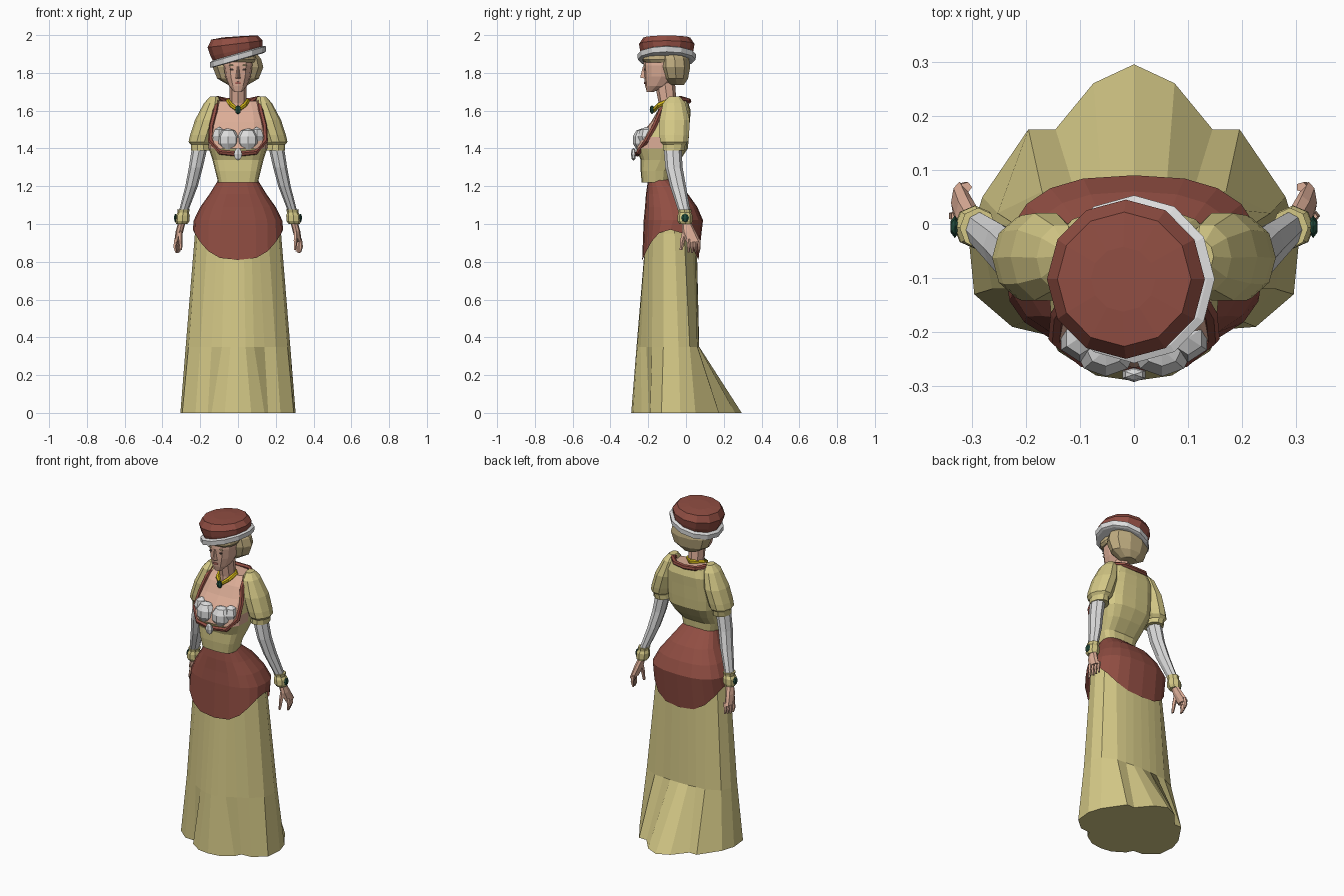
import bpy, bmesh, math
from mathutils import Vector, Matrix
from mathutils.bvhtree import BVHTree

if "Cube" in bpy.data.objects:
    bpy.data.objects.remove(bpy.data.objects["Cube"])


def material(name, r, g, b):
    m = bpy.data.materials.new(name)
    m.diffuse_color = (r, g, b, 1)
    m.use_nodes = True
    m.node_tree.nodes["Principled BSDF"].inputs["Base Color"].default_value = m.diffuse_color
    return m


YELLOW = material("pale yellow cloth", .66, .58, .24)
RED = material("brick red cloth", .28, .075, .055)
WHITE = material("white cloth", .72, .72, .72)
SKIN = material("skin", .72, .42, .31)
HAIR = material("blonde hair", .53, .42, .22)
GOLD = material("gold", .65, .48, .01)
GREEN = material("dark green gem", .015, .07, .045)
DARK = material("dark eye", .05, .035, .03)
LIP = material("lip", .42, .14, .11)


def finish(name, bm, mats, rule=None):
    bmesh.ops.recalc_face_normals(bm, faces=bm.faces)
    if rule:
        for f in bm.faces:
            f.material_index = rule(f.calc_center_median())
    me = bpy.data.meshes.new(name)
    bm.to_mesh(me)
    tree = BVHTree.FromBMesh(bm)
    bm.free()
    for m in mats:
        me.materials.append(m)
    bpy.context.collection.objects.link(bpy.data.objects.new(name, me))
    return tree


def loft(name, rings, mats, rule=None, bottom=True, top=True, closed=False):
    """Skin a list of equal-length point rings."""
    bm = bmesh.new()
    vs = [[bm.verts.new(p) for p in r] for r in rings]
    n = len(vs[0])
    pairs = list(zip(vs, vs[1:])) + ([(vs[-1], vs[0])] if closed else [])
    for a, b in pairs:
        for i in range(n):
            j = (i + 1) % n
            bm.faces.new((a[i], a[j], b[j], b[i]))
    if bottom and not closed:
        bm.faces.new(vs[0])
    if top and not closed:
        bm.faces.new(vs[-1])
    return finish(name, bm, mats, rule)


def spow(v, p):
    return math.copysign(abs(v) ** p, v)


def ring(z, yf, yb, rx, cx=0, n=12, p=1.0):
    """Horizontal ring between front yf and back yb with half width rx."""
    out = []
    for i in range(n):
        a = 2 * math.pi * i / n
        out.append(Vector((cx + rx * spow(math.cos(a), p),
                           (yf + yb) / 2 + (yb - yf) / 2 * spow(math.sin(a), p), z)))
    return out


def body(name, secs, mats, n=12, p=1.0, rule=None):
    return loft(name, [ring(*s, n=n, p=p) for s in secs], mats, rule)


def limb(name, secs, mat, s, n=8):
    return loft(name, [ring(z, a, b, r, cx * s, n) for z, a, b, r, cx in secs], [mat])


def tube(name, pts, r, mat, n=6, closed=True, ref=(0, -1, 1)):
    rings, m = [], len(pts)
    for i, c in enumerate(pts):
        a = pts[i - 1] if closed or i else c
        b = pts[(i + 1) % m] if closed or i < m - 1 else c
        d = (b - a).normalized()
        u = d.cross(Vector(ref)).normalized()
        w = d.cross(u)
        rings.append([c + r * (u * math.cos(t) + w * math.sin(t))
                      for t in (2 * math.pi * k / n for k in range(n))])
    loft(name, rings, [mat], closed=closed)


def blob(name, c, r, mat, u=8, v=5):
    bm = bmesh.new()
    bmesh.ops.create_uvsphere(bm, u_segments=u, v_segments=v, radius=1,
                              matrix=Matrix.Translation(c) @ Matrix.Diagonal((*r, 1)))
    finish(name, bm, [mat])


def surface(tree, x, z, off=0.0, fallback=-.1):
    hit = tree.ray_cast(Vector((x, -2, z)), Vector((0, 1, 0)))[0]
    return Vector((x, (hit.y if hit else fallback) - off, z))


# Skirt with front pleat and rear train: half outlines, front to back
def mirrored(z, half):
    right = [Vector((x, y, z)) for x, y in half]
    return right + [Vector((-v.x, v.y, z)) for v in right[-2:0:-1]]


hem = [(0, -.29), (.07, -.28), (.14, -.235), (.16, -.195), (.225, -.19), (.295, -.13),
       (.305, -.03), (.28, .05), (.195, .175), (.145, .175), (.075, .26), (0, .295)]
knee = [(0, -.262), (.04, -.258), (.085, -.24), (.14, -.21), (.2, -.18), (.262, -.12),
        (.277, -.04), (.252, .02), (.17, .06), (.11, .062), (.06, .068), (0, .07)]
hip = [(0, -.212), (.03, -.212), (.07, -.21), (.11, -.2), (.16, -.175), (.215, -.12),
       (.228, -.06), (.205, -.01), (.155, .03), (.1, .05), (.05, .055), (0, .056)]
loft("skirt", [mirrored(0, hem), mirrored(.35, knee), mirrored(.95, hip),
               mirrored(1.02, hip)], [YELLOW])

# Overskirt with a hem that rises at the sides
rings = [ring(*s, n=20, p=.78) for s in
         [(1.24, -.2, -.09, .1), (1.16, -.212, .01, .15), (1.09, -.217, .06, .2),
          (1.02, -.224, .09, .234), (.9, -.232, .066, .239)]]
for v in rings[-1]:
    v.z = .81 + .16 * abs(v.x / .239) ** 3
loft("overskirt", rings, [RED], top=False)

# Bodice with a low neckline of skin
def neckline(c):
    front = c.y < -.1 and c.z > 1.41 and abs(c.x) < .15 - .2 * (c.z - 1.46)
    return 1 if front or c.z > 1.645 else 0


torso = body("bodice", [(1.22, -.235, -.09, .105), (1.28, -.24, -.085, .12),
                        (1.34, -.24, -.03, .135), (1.40, -.265, .01, .155),
                        (1.46, -.25, .015, .158), (1.54, -.185, .02, .15),
                        (1.60, -.15, .025, .14), (1.65, -.105, .01, .115)],
             [YELLOW, SKIN], n=16, p=.6, rule=neckline)

# Red neckline trim following the bodice
half = [surface(torso, x, z, .006) for x, z in
        [(0, 1.37), (.095, 1.38), (.145, 1.44), (.14, 1.52), (.12, 1.6), (.112, 1.645)]]
half += [Vector(p) for p in [(.108, -.03, 1.665), (.07, .008, 1.655), (0, .015, 1.65)]]
tube("neckline_trim", half + [Vector((-v.x, v.y, v.z)) for v in half[-2:0:-1]], .014, RED)

# Bust ruffles and bow
for s, side in ((1, "left"), (-1, "right")):
    blob("inner_ruffle_" + side, (.052 * s, -.232, 1.445), (.06, .052, .062), WHITE)
    blob("outer_ruffle_" + side, (.1 * s, -.21, 1.465), (.04, .045, .05), WHITE, 6, 4)
blob("bow", (0, -.278, 1.37), (.025, .014, .034), WHITE, 6, 4)

# Neck, necklace and pendant
body("neck", [(1.56, -.15, -.04, .06), (1.64, -.145, -.05, .045), (1.77, -.17, -.06, .045)],
     [SKIN], n=8)
half = [Vector(p) for p in [(0, -.17, 1.602), (.035, -.145, 1.63), (.052, -.095, 1.65),
                            (0, -.04, 1.66)]]
tube("necklace", half + [Vector((-v.x, v.y, v.z)) for v in half[-2:0:-1]], .013, GOLD)
blob("pendant", (0, -.18, 1.605), (.018, .012, .024), GREEN, 6, 4)

# Head and face
head = body("head", [(1.70, -.208, -.17, .022), (1.73, -.216, -.1, .048),
                     (1.78, -.222, -.04, .068), (1.84, -.225, -.04, .076),
                     (1.9, -.22, -.03, .072)], [SKIN], n=12, p=.85)
loft("nose", [[Vector(p) for p in q] for q in
              [[(-.014, -.215, 1.77), (.014, -.215, 1.77), (.004, -.243, 1.775), (-.004, -.243, 1.775)],
               [(-.007, -.215, 1.835), (.007, -.215, 1.835), (.003, -.228, 1.835), (-.003, -.228, 1.835)]]],
     [SKIN])
for s, side in ((1, "left"), (-1, "right")):
    blob("eye_" + side, surface(head, .032 * s, 1.818), (.014, .004, .006), DARK, 6, 4)
    blob("eyebrow_" + side, surface(head, .033 * s, 1.84), (.019, .004, .004), HAIR, 6, 4)
blob("lips", surface(head, 0, 1.747), (.02, .005, .007), LIP, 6, 4)

# Rolled hair and fringe
body("hair", [(1.735, -.09, -.01, .05), (1.77, -.12, .014, .11), (1.83, -.14, .026, .134),
              (1.875, -.14, .02, .122), (1.9, -.14, .0, .1)], [HAIR], n=10)
body("fringe", [(1.855, -.22, -.05, .084), (1.87, -.234, -.05, .094),
                (1.9, -.234, -.05, .09)], [HAIR], n=12, p=.85)

# Tilted hat: white band and soft crown
def tilted(cx, cz, r, deg, n=12):
    m = Matrix.Translation((cx, -.102, cz)) @ Matrix.Rotation(-math.radians(deg), 4, 'Y')
    return [m @ Vector((r * math.cos(2 * math.pi * i / n), r * math.sin(2 * math.pi * i / n), 0))
            for i in range(n)]


loft("hat_band", [tilted(*s) for s in [(0, 1.866, .14, 16), (0, 1.87, .153, 16),
                                       (0, 1.898, .155, 16), (0, 1.904, .14, 16)]], [WHITE])
loft("hat_crown", [tilted(*s) for s in
                   [(0, 1.885, .13, 16), (-.008, 1.918, .141, 12), (-.015, 1.953, .147, 7),
                    (-.018, 1.987, .124, 5), (-.02, 1.992, .06, 4)]], [RED])

# Sleeves, arms, bracelets and hands
for s, side in ((1, "left"), (-1, "right")):
    limb("puff_sleeve_" + side,
         [(1.675, -.09, -.03, .022, .125), (1.64, -.125, .0, .045, .135),
          (1.55, -.145, .024, .065, .163), (1.47, -.145, .02, .066, .188),
          (1.435, -.14, .015, .064, .198), (1.42, -.125, 0, .05, .2),
          (1.39, -.125, -.005, .052, .197)], YELLOW, s, 10)
    limb("arm_" + side,
         [(1.43, -.12, -.025, .042, .198), (1.3, -.11, -.018, .037, .223),
          (1.2, -.085, 0, .033, .246), (1.06, -.038, .025, .024, .291)], WHITE, s)
    limb("bracelet_" + side,
         [(1.078, -.045, .03, .034, .288), (1.06, -.04, .027, .03, .29),
          (1.045, -.045, .034, .038, .293), (1.015, -.045, .034, .038, .295),
          (1.0, -.035, .03, .03, .297)], YELLOW, s)
    blob("bracelet_gem_" + side, (.331 * s, -.005, 1.032), (.009, .021, .023), GREEN, 6, 4)
    limb("palm_" + side,
         [(1.01, -.022, .026, .02, .297), (.96, -.022, .052, .02, .31),
          (.905, .0, .078, .016, .322)], SKIN, s)
    for k in range(4):
        y, x = .014 + .018 * k, .334 - .006 * k
        tip = .846 + .004 * abs(k - 1)
        limb("finger_%d_%s" % (k + 1, side),
             [(.92, y - .01, y + .01, .011, x - .006), (.88, y - .008, y + .01, .01, x),
              (tip, y - .005, y + .006, .006, x - .006)], SKIN, s, 5)
    limb("thumb_" + side,
         [(.965, -.02, .015, .014, .307), (.91, -.032, -.006, .011, .304),
          (.862, -.034, -.018, .006, .302)], SKIN, s, 5)
